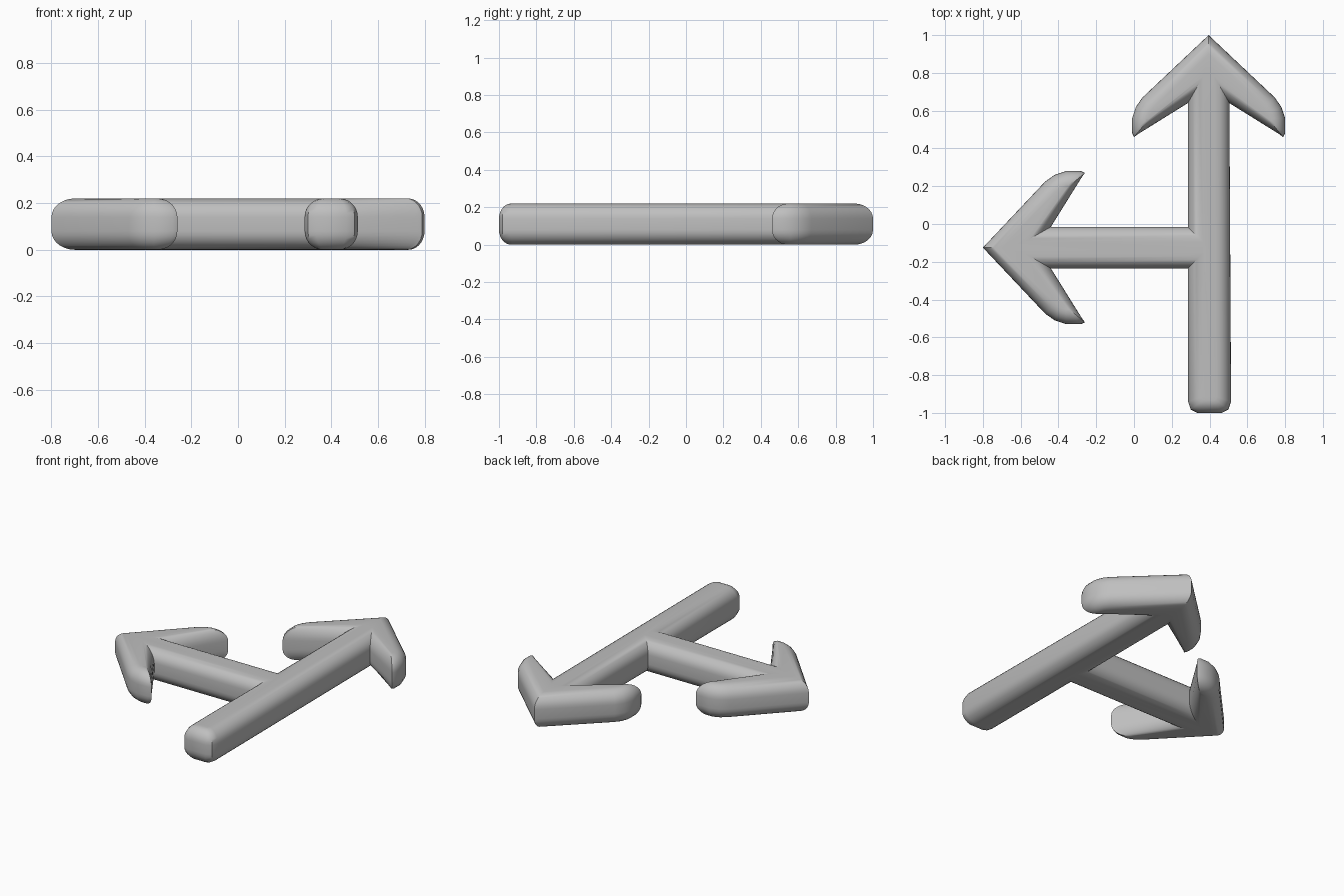
import bpy, bmesh, math
from mathutils import Vector
from mathutils.geometry import tessellate_polygon

cube = bpy.data.objects.get("Cube")
if cube:
    bpy.data.objects.remove(cube, do_unlink=True)

HEIGHT = 0.22
ROUND = 0.08        # vertical rounding of every rim
STEPS = 7

# Half an arrowhead, tip at the origin: widest outline point, flat-top point
HALF_HEAD = [
    ((0.11, -0.36), (0.03, -0.22)),
    ((0.375, -0.525), (0.31, -0.44)),
    ((0.395, -0.54), (0.325, -0.455)),
    ((0.405, -0.52), (0.335, -0.455)),
    ((0.405, -0.44), (0.335, -0.44)),
    ((0.385, -0.38), (0.32, -0.41)),
    ((0.35, -0.33), (0.295, -0.385)),
]
TIP = [((0, 0), (0, -0.1))]

# Half of the rounded shaft end, centred on x = 0
HALF_END = [
    ((0.065, 0), (0.024, 0.065)),
    ((0.1, 0.018), (0.032, 0.07)),
    ((0.114, 0.06), (0.036, 0.085)),
]


def mirrored(points):
    return [((-a[0], a[1]), (-b[0], b[1])) for a, b in reversed(points)]


def place(points, x, y, quarter_turn=False):
    def move(p):
        px, py = (-p[1], p[0]) if quarter_turn else p
        return Vector((px + x, py + y))
    return [(move(a), move(b)) for a, b in points]


# One outline runs around both arrows
head = HALF_HEAD + TIP + mirrored(HALF_HEAD)
outline = place(mirrored(HALF_END) + HALF_END, 0.4, -1)
outline += place(head, 0.395, 1)
outline += place([((0, 0), (0.08, -0.08))], 0.285, -0.015)
outline += place(head, -0.8, -0.125, True)
outline += place([((0, 0), (0.08, 0.08))], 0.285, -0.235)

# Rim profile: (share of outline, height), from bottom to top
arc = [math.pi / 2 * i / STEPS for i in range(STEPS + 1)]
profile = [(math.sin(t), ROUND * (1 - math.cos(t))) for t in arc]
profile += [(s, HEIGHT - z) for s, z in reversed(profile)]

bm = bmesh.new()
rings = []
for share, z in profile:
    ring = []
    for wide, flat in outline:
        p = flat.lerp(wide, share)
        ring.append(bm.verts.new((p.x, p.y, z)))
    rings.append(ring)
count = len(outline)
for low, high in zip(rings, rings[1:]):
    for i in range(count):
        j = (i + 1) % count
        bm.faces.new((low[i], low[j], high[j], high[i]))

# Flat top and underside
flat_shape = [flat.to_3d() for wide, flat in outline]
for triangle in tessellate_polygon([flat_shape]):
    for ring in (rings[0], rings[-1]):
        bm.faces.new([ring[i] for i in triangle])
bmesh.ops.recalc_face_normals(bm, faces=bm.faces)
mesh = bpy.data.meshes.new("branching_arrows")
bm.to_mesh(mesh)
bm.free()
arrows = bpy.data.objects.new("branching_arrows", mesh)
bpy.context.collection.objects.link(arrows)

# Plain grey finish
grey = bpy.data.materials.new("grey")
grey.use_nodes = True
colour = (0.52, 0.52, 0.52, 1)
grey.diffuse_color = colour
grey.node_tree.nodes["Principled BSDF"].inputs["Base Color"].default_value = colour
mesh.materials.append(grey)

bpy.ops.object.select_all(action="DESELECT")
arrows.select_set(True)
bpy.context.view_layer.objects.active = arrows
bpy.ops.object.shade_smooth_by_angle(angle=math.radians(40))
